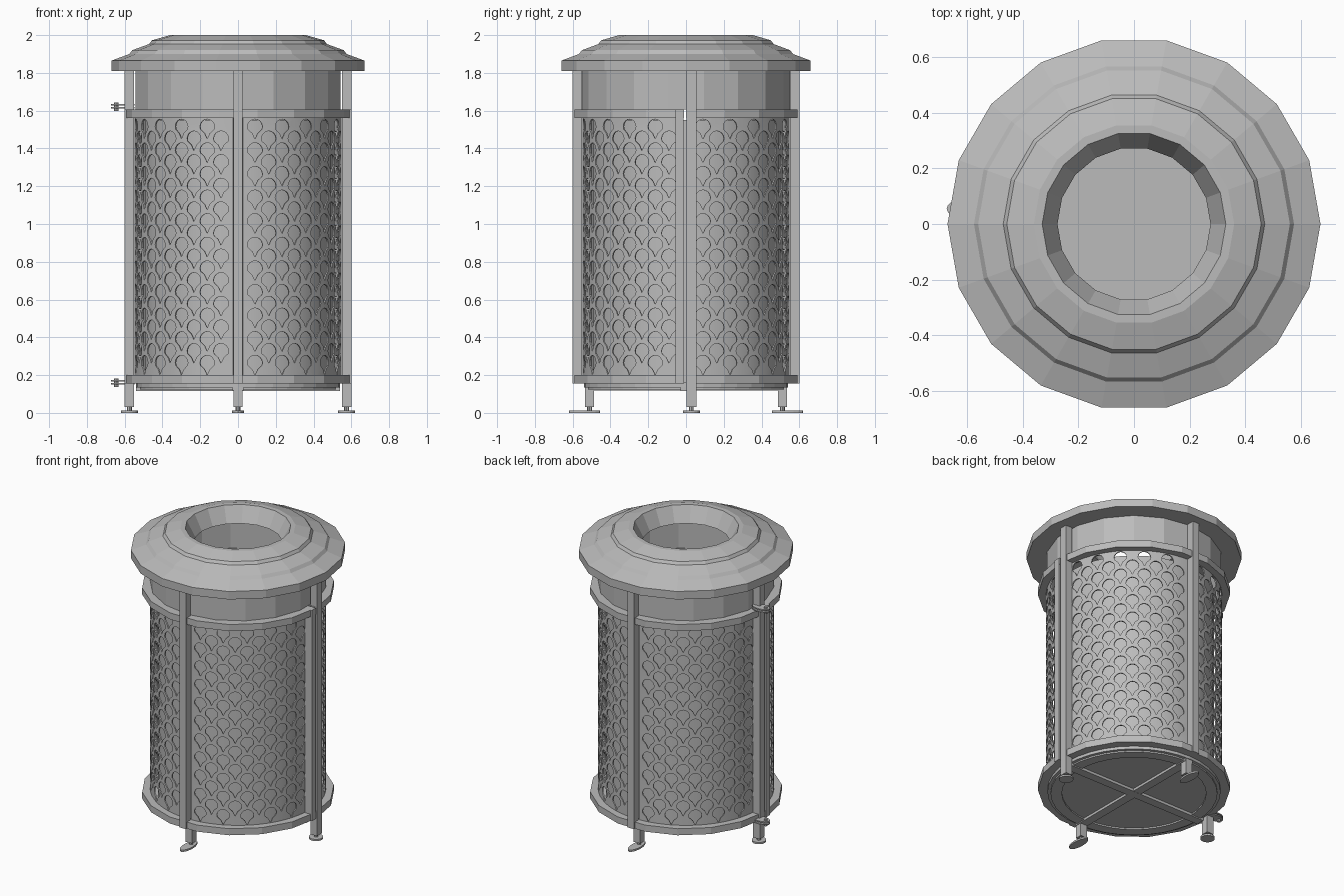
import bpy, bmesh, math
from mathutils import Matrix

if "Cube" in bpy.data.objects:
    bpy.data.objects.remove(bpy.data.objects["Cube"])

grey = bpy.data.materials.new("grey_metal")
grey.use_nodes = True
COLOUR = (0.5, 0.5, 0.5, 1)
grey.diffuse_color = COLOUR
grey.node_tree.nodes["Principled BSDF"].inputs["Base Color"].default_value = COLOUR


def finish(name, bm, smooth=False):
    bmesh.ops.recalc_face_normals(bm, faces=bm.faces)
    mesh = bpy.data.meshes.new(name)
    bm.to_mesh(mesh)
    bm.free()
    mesh.materials.append(grey)
    ob = bpy.data.objects.new(name, mesh)
    bpy.context.collection.objects.link(ob)
    if smooth:
        bpy.ops.object.select_all(action='DESELECT')
        ob.select_set(True)
        bpy.context.view_layer.objects.active = ob
        bpy.ops.object.shade_smooth_by_angle(angle=math.radians(25))
    return ob


def lathe(name, profile, start=0, end=360, steps=18, smooth=False):
    """Sweep a closed (radius, z) profile; arcs under a full turn get caps."""
    bm = bmesh.new()
    full = end - start >= 360
    rings = []
    for i in range(steps if full else steps + 1):
        a = math.radians(start + (end - start) * i / steps)
        rings.append([bm.verts.new((r * math.cos(a), r * math.sin(a), z)) for r, z in profile])
    n = len(profile)
    for i in range(steps):
        p, q = rings[i], rings[(i + 1) % len(rings)]
        for j in range(n):
            k = (j + 1) % n
            bm.faces.new((p[j], q[j], q[k], p[k]))
    if not full:
        bm.faces.new(rings[0])
        bm.faces.new(rings[-1])
    return finish(name, bm, smooth)


def band(r0, r1, z0, z1):
    return [(r0, z0), (r1, z0), (r1, z1), (r0, z1)]


def box(name, x, y, z):
    bm = bmesh.new()
    bmesh.ops.create_cube(bm, size=1)
    for v in bm.verts:
        v.co = [(s[0] + s[1]) / 2 + c * (s[1] - s[0]) for c, s in zip(v.co, (x, y, z))]
    return finish(name, bm)


def disc(name, x, y, z0, z1, rx, ry=None, sides=16):
    bm = bmesh.new()
    bmesh.ops.create_cone(bm, cap_ends=True, segments=sides, radius1=1, radius2=1, depth=1)
    for v in bm.verts:
        v.co = (x + v.co.x * rx, y + v.co.y * (ry or rx), (z0 + z1) / 2 + v.co.z * (z1 - z0))
    return finish(name, bm)


# Stepped lid with a funnel opening
lathe("lid", [(0.67, 1.81), (0.67, 1.865), (0.575, 1.9), (0.56, 1.92), (0.47, 1.953),
              (0.457, 1.972), (0.36, 2.0), (0.33, 2.0), (0.275, 1.895), (0.53, 1.85), (0.53, 1.81)])
lathe("collar", band(0.53, 0.55, 1.607, 1.812), 10, 370)

# Inner liner and base
lathe("liner", band(0.49, 0.5, 0.15, 1.55), steps=36, smooth=True)
disc("base_plate", 0, 0, 0.135, 0.16, 0.54, sides=36)
lathe("base_rim", band(0.45, 0.52, 0.125, 0.14), steps=36)
box("base_bar_x", (-0.54, 0.54), (-0.03, 0.03), (0.117, 0.136))
box("base_bar_y", (-0.03, 0.03), (-0.53, 0.53), (0.118, 0.136))

# Split hoops: fixed back half and hinged front half
for level, z in (("lower", 0.155), ("upper", 1.56)):
    for half, a in (("back", 0), ("front", 180)):
        inset = 1 if half == "front" else 0
        lathe(level + "_hoop_" + half, band(0.535, 0.6, z, z + 0.045), a + inset, a + 180 - inset, 9)

# Posts, legs and feet
for s, side in ((1, "left"), (-1, "right")):
    xs = sorted((s * 0.55, s * 0.6))
    box(side + "_post", xs, (0.002, 0.055), (0.03, 1.812))
    box(side + "_door_post", xs, (-0.055, -0.012), (0.155, 1.605))
    disc(side + "_stem", s * 0.575, 0.028, 0.01, 0.035, 0.013, sides=8)
    disc(side + "_foot", s * 0.575, 0.028, 0, 0.012, 0.045)
for s, side in ((1, "back"), (-1, "front")):
    ys = sorted((s * 0.55, s * 0.602))
    box(side + "_post", (-0.025, 0.025), ys, (0.155, 1.812))
    box(side + "_leg", (-0.025, 0.025), sorted((s * 0.487, s * 0.535)), (0.03, 0.136))
    disc(side + "_stem", 0, s * 0.51, 0.01, 0.035, 0.013, sides=8)
    disc(side + "_foot", 0, s * 0.537, 0, 0.012, 0.033, 0.083)

# Hinges on the right side
for level, z in (("lower", 0.155), ("upper", 1.615)):
    for i, dz in enumerate((0, 0.016)):
        disc(f"{level}_hinge_leaf_{i}", -0.61, 0.055, z + dz - 0.004, z + dz + 0.004, 0.063, 0.035)
    disc(level + "_hinge_pin", -0.645, 0.055, z - 0.018, z + 0.028, 0.012, sides=8)

# Perforated screen: flat sheet filled around scale-shaped holes, then bent
R, HALF, Z0, Z1 = 0.548, 0.405, 0.19, 1.57
PITCH, ROW = 0.0755, 0.125
hole = [(0.04 * math.cos(math.radians(a)), 0.01 + 0.04 * math.sin(math.radians(a)))
        for a in range(-20, 201, 22)]
hole += [(-0.014, -0.025), (0, -0.055), (0.014, -0.025)]


def loop(bm, pts):
    vs = [bm.verts.new((u, w, 0)) for u, w in pts]
    for i, v in enumerate(vs):
        bm.edges.new((v, vs[i - 1]))


sheet = bmesh.new()
N = 20
across = [-HALF + 2 * HALF * i / N for i in range(N)]
upward = [Z0 + (Z1 - Z0) * i / N for i in range(N)]
loop(sheet, [(u, Z0) for u in across] + [(HALF, w) for w in upward]
     + [(-u, Z1) for u in across] + [(-HALF, Z0 + Z1 - w) for w in upward])
for col in range(10):
    odd = col % 2
    for row in range(11 - odd):
        cu = (col - 4.5) * PITCH
        cz = 1.505 - (row + odd / 2) * ROW
        loop(sheet, [(cu + u, cz + w) for u, w in hole])
bmesh.ops.triangle_fill(sheet, use_beauty=True, edges=sheet.edges[:], normal=(0, 0, 1))
for v in sheet.verts:
    a = v.co.x / R + math.pi / 4
    v.co = (R * math.cos(a), R * math.sin(a), v.co.y)
bmesh.ops.recalc_face_normals(sheet, faces=sheet.faces)
bmesh.ops.solidify(sheet, geom=sheet.faces[:], thickness=0.008)
for i, name in enumerate(("back_left", "back_right", "front_right", "front_left")):
    panel = sheet.copy()
    panel.transform(Matrix.Rotation(i * math.pi / 2, 4, 'Z'))
    finish(name + "_screen", panel, smooth=True)
sheet.free()
